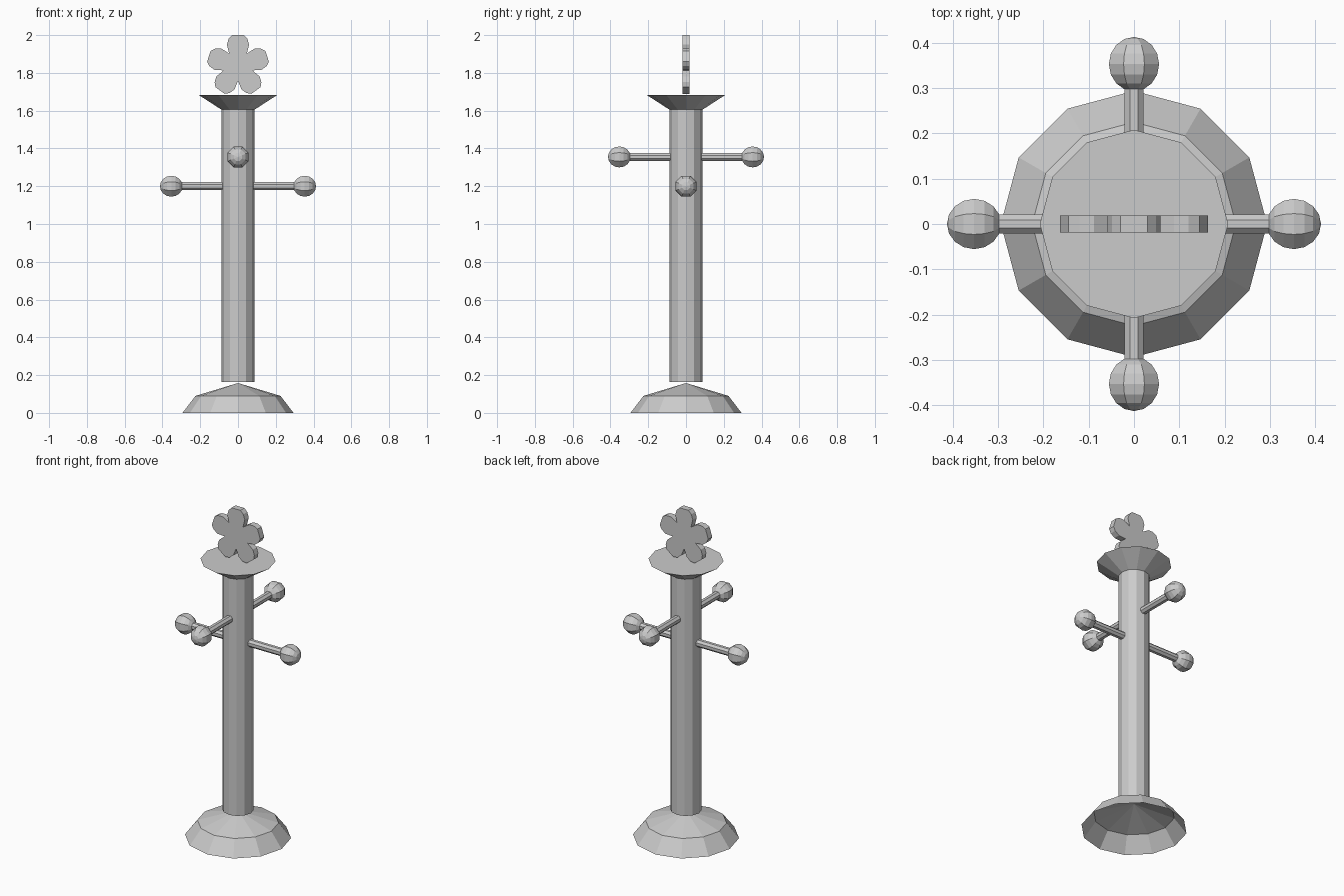
import bpy, bmesh
from math import sin, cos, tau, pi
from mathutils import Matrix, Vector

if "Cube" in bpy.data.objects:
    bpy.data.objects.remove(bpy.data.objects["Cube"])


def finish(name, bm, recalc=True):
    if recalc:
        bmesh.ops.recalc_face_normals(bm, faces=bm.faces)
    mesh = bpy.data.meshes.new(name)
    bm.to_mesh(mesh)
    bm.free()
    obj = bpy.data.objects.new(name, mesh)
    bpy.context.collection.objects.link(obj)
    return obj


def lathe(name, profile, sides=12, cap_start=False, cap_end=False):
    """Revolve (radius, z) points about z; radius 0 makes a single apex."""
    bm = bmesh.new()
    rings = []
    for r, z in profile:
        n = 1 if r == 0 else sides
        rings.append([bm.verts.new((r * cos(tau * i / sides), r * sin(tau * i / sides), z))
                      for i in range(n)])
    for a, b in zip(rings, rings[1:]):
        for i in range(sides):
            j = (i + 1) % sides
            if len(b) == 1:
                bm.faces.new((a[i], a[j], b[0]))
            else:
                bm.faces.new((a[i], a[j], b[j], b[i]))
    if cap_start:
        bm.faces.new(rings[0][::-1])
    if cap_end:
        bm.faces.new(rings[-1])
    return finish(name, bm, recalc=False)


# Hollow stepped base, open underneath
lathe("base", [(0.294, 0), (0.225, 0.09), (0, 0.158)])

# Pole flaring into the flat-topped cap
lathe("pole_and_cap", [(0.087, 0.163), (0.087, 1.605), (0.208, 1.683)],
      cap_start=True, cap_end=True)


# Four pegs, each an octagonal rod with a ball on the end
def peg(name, angle, z):
    place = (Matrix.Translation((0, 0, z)) @ Matrix.Rotation(angle, 4, 'Z')
             @ Matrix.Rotation(pi / 2, 4, 'Y') @ Matrix.Rotation(pi / 8, 4, 'Z'))
    bm = bmesh.new()
    bmesh.ops.create_cone(bm, cap_ends=True, segments=8, radius1=0.023, radius2=0.023,
                          depth=0.27, matrix=place @ Matrix.Translation((0, 0, 0.19)))
    bmesh.ops.create_uvsphere(bm, u_segments=8, v_segments=8, radius=0.06,
                              matrix=place @ Matrix.Translation((0, 0, 0.353)))
    finish(name, bm)


for i, side in enumerate(("right", "back", "left", "front")):
    peg(side + "_peg", i * pi / 2, 1.355 if i % 2 else 1.2)

# Five-petal flower on top: one petal outline repeated, then extruded
petal = [(0.112, -0.059), (0.143, -0.049), (0.162, -0.03),
         (0.162, 0.03), (0.143, 0.049), (0.112, 0.059)]
valley = 0.08
bm = bmesh.new()
outline = []
for k in range(5):
    a = pi / 2 + k * tau / 5
    pts = [(valley * cos(pi / 5), -valley * sin(pi / 5))] + petal
    for u, v in pts:
        outline.append(bm.verts.new((u * cos(a) - v * sin(a), -0.019,
                                     1.838 + u * sin(a) + v * cos(a))))
face = bm.faces.new(outline)
ext = bmesh.ops.extrude_face_region(bm, geom=[face])
bmesh.ops.translate(bm, vec=Vector((0, 0.038, 0)),
                    verts=[g for g in ext["geom"] if isinstance(g, bmesh.types.BMVert)])
finish("flower", bm)
